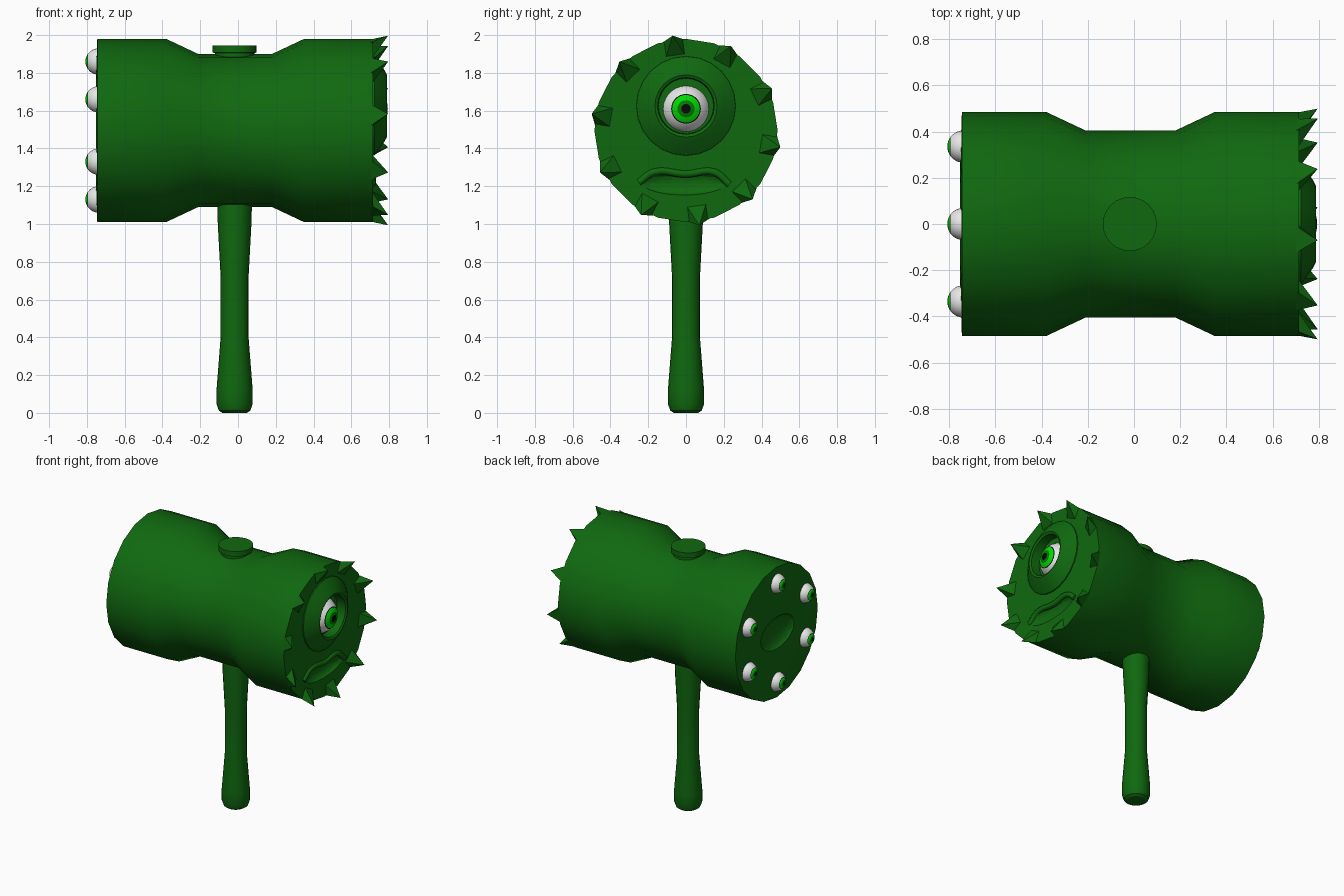
import bpy, bmesh, math
from mathutils import Matrix, Vector

if "Cube" in bpy.data.objects:
    bpy.data.objects.remove(bpy.data.objects["Cube"], do_unlink=True)


def material(name, color):
    m = bpy.data.materials.new(name)
    m.use_nodes = True
    m.diffuse_color = (*color, 1)
    bsdf = next(n for n in m.node_tree.nodes if n.type == 'BSDF_PRINCIPLED')
    bsdf.inputs["Base Color"].default_value = (*color, 1)
    bsdf.inputs["Roughness"].default_value = 0.6
    return m


GREEN = material("body green", (0.005, 0.14, 0.005))
WHITE = material("eye white", (0.8, 0.8, 0.8))
IRIS = material("iris green", (0.0, 0.7, 0.0))
DARK = material("inner iris green", (0.0, 0.2, 0.0))
BLACK = material("pupil black", (0.002, 0.002, 0.002))

AXIS_Z = 1.495                                    # height of the head's axis
TO_X = Matrix.Rotation(math.pi / 2, 4, 'Y')       # turns local z to +x
TO_MINUS_X = Matrix.Rotation(-math.pi / 2, 4, 'Y')


def finish(name, bm, mats, angle=30):
    bmesh.ops.recalc_face_normals(bm, faces=bm.faces)
    me = bpy.data.meshes.new(name)
    bm.to_mesh(me)
    bm.free()
    for m in mats:
        me.materials.append(m)
    ob = bpy.data.objects.new(name, me)
    bpy.context.collection.objects.link(ob)
    smooth(ob, angle)
    return ob


def smooth(ob, angle):
    bpy.ops.object.select_all(action='DESELECT')
    ob.select_set(True)
    bpy.context.view_layer.objects.active = ob
    if angle:
        bpy.ops.object.shade_smooth_by_angle(angle=math.radians(angle))


def lathe(name, profile, sides, matrix, mats=(GREEN,), bands=None, closed=False, angle=30):
    """Turn (height, radius) points round local z; bands gives a material per segment."""
    bm = bmesh.new()
    rings = []
    for h, r in profile:
        n = sides if r > 0 else 1
        rings.append([bm.verts.new((r * math.cos(math.tau * i / sides),
                                    r * math.sin(math.tau * i / sides), h)) for i in range(n)])
    pairs = list(zip(rings, rings[1:] + rings[:1]))
    for k, (a, b) in enumerate(pairs if closed else pairs[:-1]):
        for i in range(sides):
            j = (i + 1) % sides
            quad = [a[i % len(a)], a[j % len(a)], b[j % len(b)], b[i % len(b)]]
            f = bm.faces.new(list(dict.fromkeys(quad)))
            f.material_index = bands[k] if bands else 0
    if not closed:
        for ring in (rings[0], rings[-1]):
            if len(ring) > 1:
                bm.faces.new(ring)
    bm.transform(matrix)
    return finish(name, bm, mats, angle)


def eye(name, radius, matrix):
    """Ball whose painted rings face local +z."""
    ringed = [math.asin(q) for q in (0.19, 0.34, 0.55, 0.59)]
    rest = [math.radians(d) for d in (50, 65, 80, 95, 115, 140, 180)]
    angles = [0] + ringed + rest
    profile = [(radius * math.cos(a), radius * math.sin(a) if a < 3.1 else 0) for a in angles]
    bands = [1, 3, 2, 1] + [0] * len(rest)
    return lathe(name, profile, 28, matrix, (WHITE, BLACK, IRIS, DARK), bands, angle=60)


def carve(target, centre, size):
    """Cut a shallow rounded dent."""
    bpy.ops.mesh.primitive_uv_sphere_add(segments=20, ring_count=12, location=centre)
    cutter = bpy.context.object
    cutter.scale = size
    cutter.hide_render = True
    bpy.context.view_layer.update()
    smooth(target, 0)
    mod = target.modifiers.new("dent", 'BOOLEAN')
    mod.operation = 'DIFFERENCE'
    mod.solver = 'EXACT'
    mod.object = cutter
    bpy.ops.object.modifier_apply(modifier=mod.name)
    bpy.data.objects.remove(cutter, do_unlink=True)


# Waisted hammer head with a dent in the back end and a mouth in the face
head = lathe("hammer_head",
             [(-0.752, 0.28), (-0.745, 0.485), (-0.38, 0.485), (-0.21, 0.405),
              (0.18, 0.405), (0.35, 0.485), (0.715, 0.485)],
             20, Matrix.Translation((0, 0, AXIS_Z)) @ TO_X)
carve(head, (-0.76, 0, AXIS_Z), (0.05, 0.2, 0.12))
carve(head, (0.73, -0.01, 1.215), (0.05, 0.23, 0.065))
while len(head.data.materials) > 1:
    head.data.materials.pop()
smooth(head, 30)

# Handle and the cap where it comes through the head
lathe("handle", [(0, 0.065), (0.012, 0.083), (0.045, 0.095), (0.13, 0.095), (0.4, 0.074),
                 (0.72, 0.074), (1.0, 0.089), (1.15, 0.093)],
      20, Matrix.Translation((-0.018, 0, 0)))
lathe("handle_cap", [(1.87, 0.105), (1.905, 0.105), (1.908, 0.117), (1.945, 0.117)],
      24, Matrix.Translation((-0.018, 0, 0)))

# Eyelid mound and main eye
lathe("eyelid", [(0.70, 0.265), (0.722, 0.262), (0.775, 0.19), (0.788, 0.165),
                 (0.78, 0.15), (0.70, 0.145)],
      24, Matrix.Translation((0, 0, 1.625)) @ TO_X, closed=True, angle=40)
eye("main_eye", 0.133, Matrix.Translation((0.66, 0, 1.61)) @ TO_X)

# Upper lip
curve = bpy.data.curves.new("upper_lip", 'CURVE')
curve.dimensions = '3D'
curve.bevel_depth = 0.02
curve.bevel_resolution = 2
curve.resolution_u = 5
curve.use_fill_caps = True
lip_points = [(-0.25, 1.22), (-0.17, 1.275), (0, 1.265), (0.15, 1.275), (0.23, 1.21)]
spline = curve.splines.new('BEZIER')
spline.bezier_points.add(len(lip_points) - 1)
for p, (y, z) in zip(spline.bezier_points, lip_points):
    p.co = (0.71, y, z)
    p.handle_left_type = p.handle_right_type = 'AUTO'
curve.materials.append(GREEN)
bpy.context.collection.objects.link(bpy.data.objects.new("upper_lip", curve))

# Ring of teeth round the face, leaning outward
COUNT = 10
bm = bmesh.new()
for i in range(COUNT):
    a = math.radians(98) - math.tau * i / COUNT
    out = Vector((0, math.cos(a), math.sin(a)))
    side = Vector((0, -math.sin(a), math.cos(a)))
    centre = Vector((0, 0, AXIS_Z))
    base = [bm.verts.new(centre + Vector((x, 0, 0)) + out * r + side * w)
            for x, r, w in ((0.69, 0.475, -0.065), (0.69, 0.475, 0.065),
                            (0.705, 0.39, 0.055), (0.705, 0.39, -0.055))]
    tip = bm.verts.new(centre + Vector((0.795, 0, 0)) + out * 0.507)
    bm.faces.new(base)
    for k in range(4):
        bm.faces.new((base[k], base[(k + 1) % 4], tip))
finish("teeth", bm, (GREEN,), 0)

# Six small eyes on the back end
spots = [(0, 0.365), (0, -0.365)] + [(s * 0.335, t * 0.165) for s in (-1, 1) for t in (-1, 1)]
for n, (y, z) in enumerate(spots, 1):
    eye(f"small_eye_{n}", 0.07,
        Matrix.Translation((-0.738, y, AXIS_Z + z)) @ TO_MINUS_X)
